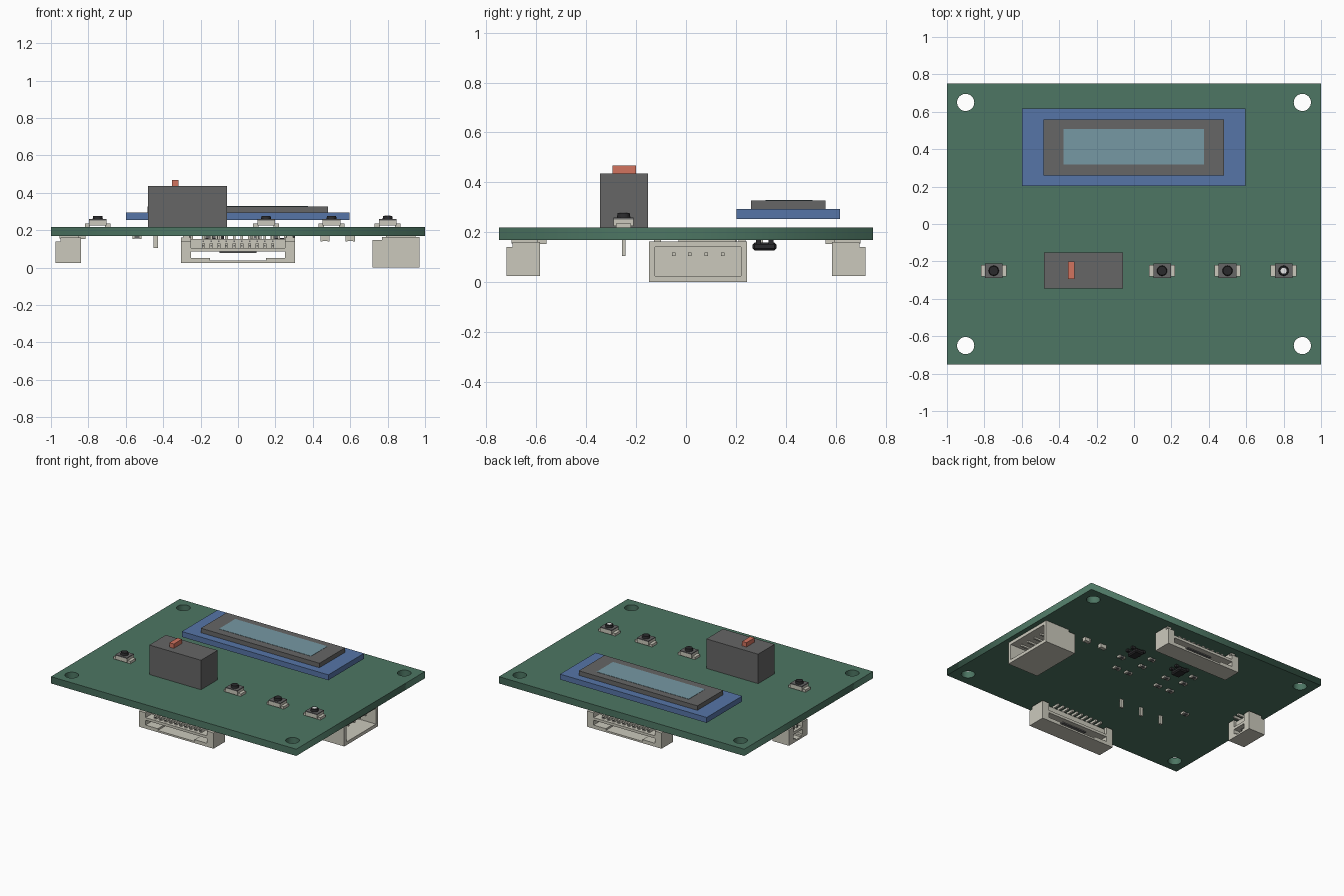
import bpy
import bmesh
import math
from mathutils import Matrix, Vector

default_cube = bpy.data.objects.get("Cube")
if default_cube:
    bpy.data.objects.remove(default_cube, do_unlink=True)


def material(name, red, green, blue):
    """Flat colour given as display values, stored as linear values."""
    linear = [((c / 255 + 0.055) / 1.055) ** 2.4 for c in (red, green, blue)]
    mat = bpy.data.materials.new(name)
    mat.use_nodes = True
    mat.diffuse_color = (*linear, 1)
    mat.node_tree.nodes["Principled BSDF"].inputs["Base Color"].default_value = (*linear, 1)
    return mat


green = material("board green", 77, 118, 99)
blue = material("display blue", 86, 117, 167)
grey = material("dark grey", 102, 102, 102)
glass = material("screen glass", 118, 152, 163)
red = material("slider red", 210, 115, 95)
cream = material("housing cream", 203, 201, 188)
black = material("black plastic", 42, 42, 44)
white = material("white", 240, 240, 240)

BOTTOM, TOP = 0.168, 0.218


def finish(name, bm, mat, matrix=Matrix()):
    bmesh.ops.recalc_face_normals(bm, faces=bm.faces)
    mesh = bpy.data.meshes.new(name)
    bm.to_mesh(mesh)
    bm.free()
    mesh.materials.append(mat)
    obj = bpy.data.objects.new(name, mesh)
    obj.matrix_world = matrix
    bpy.context.collection.objects.link(obj)
    return obj


def boxes(name, mat, parts, matrix=Matrix()):
    """One object from boxes given as (x range, y range, z range)."""
    bm = bmesh.new()
    for ranges in parts:
        centre = Vector([(a + b) / 2 for a, b in ranges])
        size = [b - a for a, b in ranges]
        bmesh.ops.create_cube(bm, size=1, matrix=Matrix.Translation(centre) @ Matrix.Diagonal((*size, 1)))
    return finish(name, bm, mat, matrix)


def cylinder(name, mat, x, y, z0, z1, radius, tip):
    bm = bmesh.new()
    bmesh.ops.create_cone(bm, cap_ends=True, segments=24, radius1=radius, radius2=tip, depth=z1 - z0,
                          matrix=Matrix.Translation((x, y, (z0 + z1) / 2)))
    return finish(name, bm, mat)


def both(low, high):
    """A range and its mirror image."""
    return ((low, high), (-high, -low))


# Board with four mounting holes
curve = bpy.data.curves.new("circuit_board", "CURVE")
curve.dimensions, curve.fill_mode = "2D", "BOTH"
curve.extrude = (TOP - BOTTOM) / 2


def loop(points):
    spline = curve.splines.new("POLY")
    spline.points.add(len(points) - 1)
    for p, (x, y) in zip(spline.points, points):
        p.co = (x, y, 0, 1)
    spline.use_cyclic_u = True


loop([(-1, -0.75), (1, -0.75), (1, 0.75), (-1, 0.75)])
for hx in (-0.9, 0.9):
    for hy in (-0.65, 0.65):
        turns = [math.tau * i / 32 for i in range(32)]
        loop([(hx + 0.046 * math.cos(t), hy + 0.046 * math.sin(t)) for t in turns])
board = bpy.data.objects.new("circuit_board", curve)
board.location.z = (TOP + BOTTOM) / 2
bpy.context.collection.objects.link(board)
bpy.context.view_layer.objects.active = board
board.select_set(True)
bpy.ops.object.convert(target="MESH")
board = bpy.context.object
board.data.materials.clear()
board.data.materials.append(green)

# Display module
boxes("display_carrier", blue, [((-0.6, 0.595), (0.202, 0.617), (0.254, 0.294))])
boxes("display_bezel", grey, [((-0.485, 0.482), (0.26, 0.56), (0.294, 0.327))])
boxes("display_screen", glass, [((-0.378, 0.373), (0.318, 0.508), (0.325, 0.329))])

# Slide switch with three pins through the board
boxes("switch_body", grey, [((-0.482, -0.06), (-0.345, -0.152), (TOP, 0.435))])
boxes("switch_slider", red, [((-0.353, -0.317), (-0.295, -0.2), (0.43, 0.467))])
boxes("switch_pins", cream, [((x - 0.011, x + 0.011), (-0.257, -0.243), (0.105, BOTTOM))
                             for x in (-0.44, -0.27, -0.1)])

# Push buttons
for x in (-0.75, 0.15, 0.5, 0.8):
    at = Matrix.Translation((x, -0.25, TOP))
    tabs = [(r, (-0.03, 0.03), (0, 0.018)) for r in both(0.04, 0.069)]
    boxes("button_base", cream, [((-0.047, 0.047), (-0.04, 0.04), (0.006, 0.034))] + tabs, at)
    boxes("button_cover", grey, [((-0.047, 0.047), (-0.04, 0.04), (0.034, 0.041))], at)
    cylinder("button_plunger", black, x, -0.25, 0.255, 0.277, 0.028, 0.024)
cylinder("button_mark", white, 0.8, -0.25, 0.276, 0.279, 0.016, 0.016)


def connector(name, half, contacts, x, y, angle):
    """Side entry socket under the board; its mouth faces local -y."""
    at = Matrix.Translation((x, y, 0)) @ Matrix.Rotation(math.radians(angle), 4, "Z")
    inner = half - 0.055
    depth = (-0.07, 0.065)
    parts = [((-half, half), depth, (0.024, 0.037)),
             ((-inner, inner), depth, (0.086, 0.105)),
             ((-inner, inner), (0.0, 0.045), (0.1, 0.152))]
    for side in both(inner, half):
        parts.append((side, depth, (0.03, 0.14)))
        parts.append((side, (-0.045, 0.065), (0.14, 0.16)))
    for side in both(half - 0.045, half - 0.012):
        parts.append((side, (-0.05, 0.055), (0.155, BOTTOM)))
    for side in both(inner * 0.6, inner):
        parts.append((side, depth, (0.037, 0.05)))
    boxes(name + "_housing", cream, parts, at)
    pitch = 0.041
    leads, dots = [], []
    for i in range(contacts):
        cx = (i - (contacts - 1) / 2) * pitch
        leads.append(((cx - 0.009, cx + 0.009), (-0.05, 0.03), (0.105, 0.13)))
        leads.append(((cx - 0.007, cx + 0.007), (0.03, 0.09), (0.152, BOTTOM)))
        dots.append(((cx - 0.004, cx + 0.004), (-0.054, -0.048), (0.112, 0.12)))
        dots.append(((cx - 0.004, cx + 0.004), (-0.004, 0.002), (0.138, 0.146)))
    boxes(name + "_contacts", cream, leads, at)
    boxes(name + "_contact_tips", grey, dots, at)
    # Dark rib along the ceiling of the mouth
    boxes(name + "_rib", grey, [((-inner * 0.4, inner * 0.4), (-0.03, 0.03), (0.078, 0.087))], at)


connector("front_connector", 0.305, 10, 0, -0.65, 0)
connector("back_connector", 0.305, 10, 0, 0.65, 180)
connector("right_side_connector", 0.107, 2, -0.905, 0.087, -90)

# Large open box socket on the left edge
span = (-0.148, 0.245)
boxes("power_socket", cream, [
    ((0.72, 0.97), span, (0, 0.024)),
    ((0.72, 0.97), span, (0.14, 0.148)),
    ((0.77, 0.97), span, (0.146, 0.163)),
    ((0.72, 0.75), span, (0.02, 0.144)),
    ((0.74, 0.97), (-0.148, -0.124), (0.02, 0.144)),
    ((0.74, 0.97), (0.221, 0.245), (0.02, 0.144)),
    ((0.79, 0.95), (-0.03, 0.2), (0.16, BOTTOM))])
boxes("power_socket_pins", cream, [((0.74, 0.94), (y - 0.007, y + 0.007), (0.104, 0.118))
                                   for y in (-0.05, 0.016, 0.082, 0.148)])

# Three legged chips under the board
for x in (0.25, -0.13):
    at = Matrix.Translation((x, 0.315, 0))
    chip = boxes("chip_body", black, [((-0.035, 0.035), (-0.048, 0.048), (0.127, 0.158))], at)
    bevel = chip.modifiers.new("soft_edges", "BEVEL")
    bevel.width, bevel.segments = 0.008, 1
    legs = [(side, (-0.035, -0.015), (0.15, BOTTOM)) for side in both(0.03, 0.055)]
    legs += [(side, (0.015, 0.035), (0.15, BOTTOM)) for side in both(0.03, 0.055)]
    boxes("chip_legs", black, legs, at)


def small_part(name, x, y, height, middle):
    at = Matrix.Translation((x, y, 0))
    low = BOTTOM - height
    boxes(name + "_ends", cream, [(r, (-0.014, 0.014), (low, BOTTOM)) for r in both(0.014, 0.025)], at)
    boxes(name + "_body", middle, [((-0.015, 0.015), (-0.013, 0.013), (low + 0.002, BOTTOM))], at)


# Capacitors and resistors under the board
for x in (0.465, 0.6):
    small_part("capacitor", x, 0.225, 0.028, cream)
for x, y in ((0.27, 0.19), (0.2, 0.06), (0.1, 0.06), (0.085, 0.185), (0.095, 0.295), (-0.135, 0.17),
             (-0.16, 0.055), (-0.265, 0.055), (-0.27, 0.19), (-0.27, 0.295), (-0.54, -0.115)):
    small_part("resistor", x, y, 0.015, grey)
